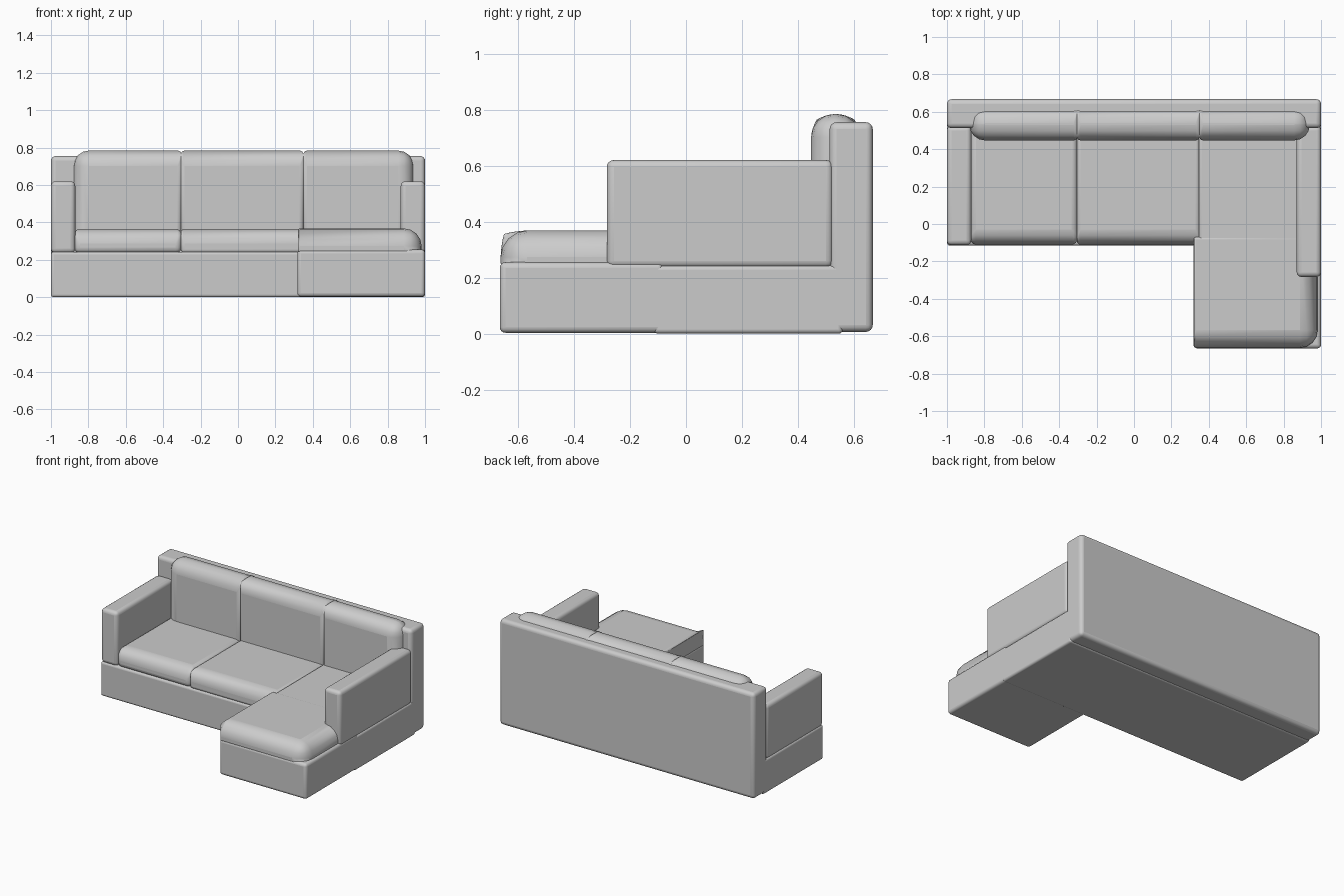
import bpy, bmesh

if "Cube" in bpy.data.objects:
    bpy.data.objects.remove(bpy.data.objects["Cube"])

SIDES = {"+x": (1, 0, 0), "-x": (-1, 0, 0), "+y": (0, 1, 0),
         "-y": (0, -1, 0), "+z": (0, 0, 1), "-z": (0, 0, -1)}


def padded_box(name, x, y, z, small=0.025, big=0.09, soft="", segments=4):
    """Box between bounds; edges shared by two soft sides get the big radius."""
    soft_dirs = [SIDES[s] for s in soft.split()]
    bm = bmesh.new()
    bmesh.ops.create_cube(bm, size=1)
    bm.normal_update()
    weight = bm.edges.layers.float.new("bevel_weight_edge")
    for e in bm.edges:
        is_soft = all(tuple(round(c) for c in f.normal) in soft_dirs
                      for f in e.link_faces)
        e[weight] = 1.0 if is_soft else small / big
    for v in bm.verts:
        for i, (lo, hi) in enumerate((x, y, z)):
            v.co[i] = hi if v.co[i] > 0 else lo
    mesh = bpy.data.meshes.new(name)
    bm.to_mesh(mesh)
    bm.free()
    ob = bpy.data.objects.new(name, mesh)
    bpy.context.collection.objects.link(ob)
    mod = ob.modifiers.new("rounding", "BEVEL")
    mod.limit_method = "WEIGHT"
    mod.width = big
    mod.segments = segments
    bpy.ops.object.select_all(action="DESELECT")
    ob.select_set(True)
    bpy.context.view_layer.objects.active = ob
    bpy.ops.object.shade_smooth_by_angle(angle=0.7)
    return ob


# Frame: backrest, bases and arms
padded_box("backrest", (-1, 1), (0.513, 0.667), (0.006, 0.755))
padded_box("main_base", (-1, 1), (-0.115, 0.56), (0, 0.243), small=0.015)
padded_box("chaise_base", (0.318, 1), (-0.665, -0.08), (0.003, 0.255), small=0.02)
padded_box("left_arm", (-1, -0.87), (-0.113, 0.525), (0.235, 0.62))
padded_box("right_arm", (0.87, 1), (-0.283, 0.525), (0.235, 0.62))

# Seat cushions
seat_z = (0.235, 0.366)
padded_box("left_seat", (-0.875, -0.303), (-0.11, 0.53), seat_z, 0.03, 0.08, "-y +z")
padded_box("middle_seat", (-0.305, 0.35), (-0.11, 0.53), seat_z, 0.02, 0.08, "-y +z")
padded_box("right_seat", (0.348, 0.885), (-0.09, 0.53), seat_z, 0.012, 0.08)
padded_box("chaise_seat", (0.32, 0.982), (-0.662, -0.07), (0.24, 0.368),
           0.012, 0.095, "-y +z +x")
bpy.data.objects["chaise_seat"].data.attributes["bevel_weight_edge"]

# Back cushions, rounded over the top and at the outer ends
back_y, back_z = (0.447, 0.622), (0.3, 0.784)
padded_box("left_back_cushion", (-0.88, -0.303), back_y, back_z, 0.02, 0.083, "-y +y +z -x")
padded_box("middle_back_cushion", (-0.305, 0.35), back_y, back_z, 0.02, 0.083, "-y +y +z")
padded_box("right_back_cushion", (0.35, 0.94), back_y, back_z, 0.02, 0.083, "-y +y +z +x")
